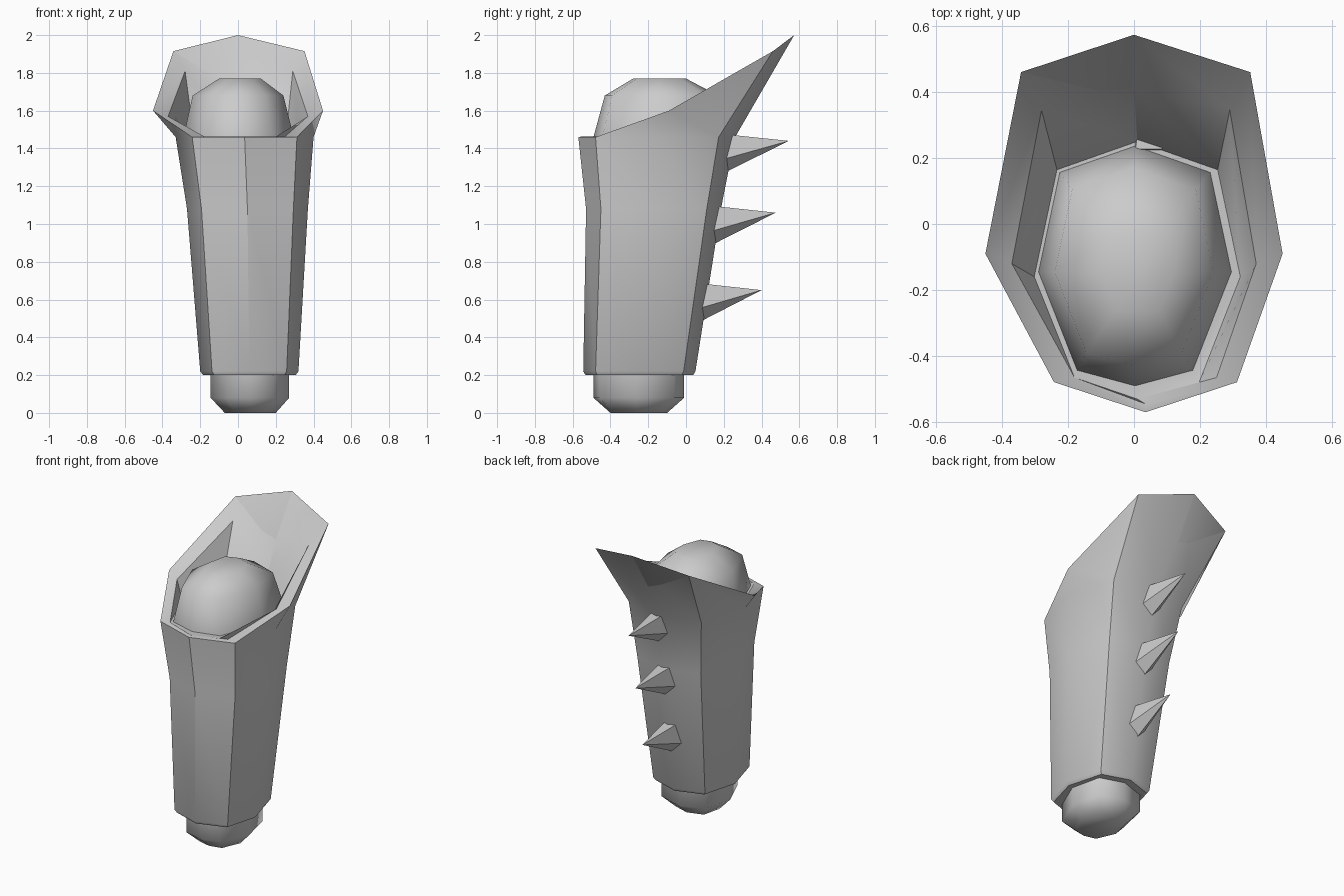
import bpy, bmesh, math
from mathutils import Vector

cube = bpy.data.objects.get("Cube")
if cube:
    bpy.data.objects.remove(cube)

grey = bpy.data.materials.new("plain grey")
grey.use_nodes = True
colour = (0.6, 0.6, 0.6, 1)
grey.diffuse_color = colour
grey.node_tree.nodes["Principled BSDF"].inputs["Base Color"].default_value = colour

# Half cross-sections, back to front, in units of the half width and half depth
GUARD = [(0, 1), (.74, .79), (1, -.03), (.76, -.78), (0, -1)]
LIMB = [(0, 1), (.78, .78), (1, -.05), (.6, -.87), (0, -1)]


def mirrored(half):
    """Full loop of eight points from five (centre x, half width, y, z) stations."""
    left = [Vector((cx + w, y, z)) for cx, w, y, z in half]
    right = [Vector((cx - w, y, z)) for cx, w, y, z in half[1:-1]]
    return left + right[::-1]


def section(shape, z, cx, cy, width, depth):
    return mirrored([(cx, u * width, cy + v * depth, z) for u, v in shape])


def loft(name, rings, cap_start=True, cap_end=True, smooth=35):
    """Skin successive loops with quads and optionally close the ends."""
    bm = bmesh.new()
    loops = [[bm.verts.new(p) for p in ring] for ring in rings]
    n = len(rings[0])
    for a, b in zip(loops, loops[1:]):
        for i in range(n):
            j = (i + 1) % n
            bm.faces.new((a[i], a[j], b[j], b[i]))
    if cap_start:
        bm.faces.new(loops[0][::-1])
    if cap_end:
        bm.faces.new(loops[-1])
    bmesh.ops.remove_doubles(bm, verts=bm.verts, dist=0.001)
    bmesh.ops.recalc_face_normals(bm, faces=bm.faces)
    mesh = bpy.data.meshes.new(name)
    bm.to_mesh(mesh)
    bm.free()
    mesh.materials.append(grey)
    obj = bpy.data.objects.new(name, mesh)
    bpy.context.collection.objects.link(obj)
    if smooth:
        bpy.ops.object.select_all(action='DESELECT')
        obj.select_set(True)
        bpy.context.view_layer.objects.active = obj
        bpy.ops.object.shade_smooth_by_angle(angle=math.radians(smooth))
    return obj


# Forearm guard: tapered wall, flared rim, thick side lips and the inner ledge
wall = [section(GUARD, *s) for s in (
    (.2, .06, -.247, .245, .285),
    (.22, .06, -.247, .26, .297),
    (1.08, .05, -.172, .32, .357),
    (1.46, .035, -.155, .365, .415))]
rim = mirrored([(0, 0, .573, 2), (.005, .347, .46, 1.915), (0, .45, -.09, 1.6),
                (.035, .277, -.479, 1.46), (.035, 0, -.57, 1.46)])
lip = mirrored([(0, 0, .41, 1.73), (.005, .285, .345, 1.81), (0, .37, -.12, 1.57),
                (.035, .215, -.465, 1.464), (.035, 0, -.545, 1.464)])
ledge = [section(LIMB, 1.46, .01, -.14, w, d) for w, d in ((.312, .39), (.27, .34))]
loft("forearm_guard", wall + [rim, lip] + ledge)

# Limb running through the guard, rounded at both ends
loft("inner_limb", [section(LIMB, *s) for s in (
    (0, .065, -.25, .135, .15),
    (.08, .063, -.25, .208, .24),
    (.25, .063, -.25, .208, .24),
    (1.46, .003, -.127, .292, .363),
    (1.68, 0, -.13, .24, .3),
    (1.77, .01, -.14, .11, .14))], smooth=60)


# Spikes down the back, each a five-sided cone with a flat upper face
def spike(name, tip_y, tip_z, base_y, base_z, radius):
    base = []
    for i in range(5):
        a = 2 * math.pi * i / 5
        drop = math.cos(a) * radius
        base.append(Vector((.045 + math.sin(a) * radius * .6,
                            base_y - drop * .18, base_z - drop)))
    tip = Vector((.045, tip_y, tip_z))
    loft(name, [base, [tip] * 5], cap_end=False, smooth=0)


for level, tip_y, tip_z, base_y in (("upper", .545, 1.44, .21),
                                    ("middle", .475, 1.06, .15),
                                    ("lower", .4, .65, .08)):
    spike(level + "_spike", tip_y, tip_z, base_y, tip_z - .06, .115)
